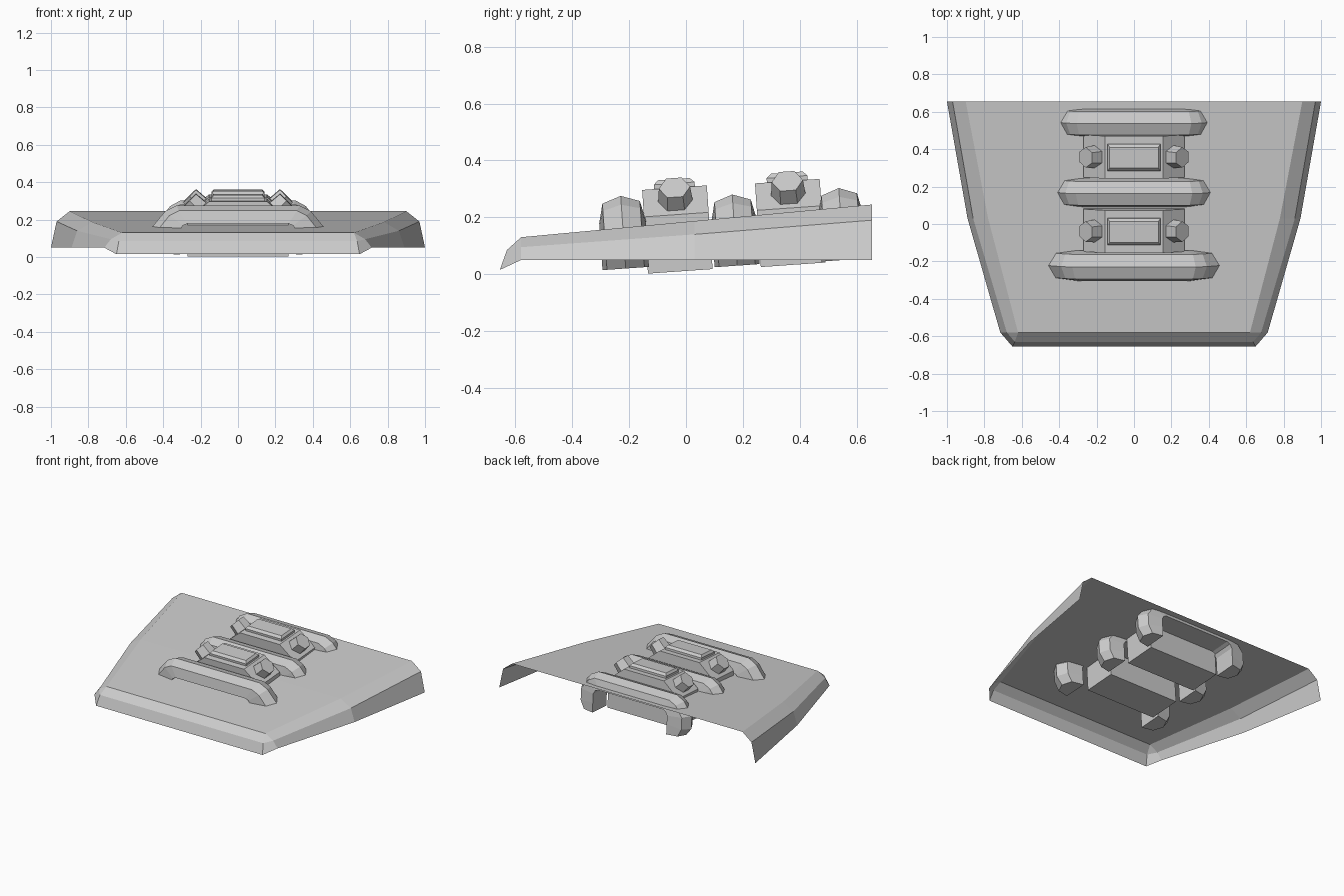
import bpy, bmesh, math
from mathutils import Matrix, Vector

if "Cube" in bpy.data.objects:
    bpy.data.objects.remove(bpy.data.objects["Cube"])

TILT = Matrix.Rotation(math.radians(4), 4, 'X')


def finish(name, bm, matrix=Matrix(), closed=True):
    if closed:
        bmesh.ops.recalc_face_normals(bm, faces=bm.faces)
    me = bpy.data.meshes.new(name)
    bm.to_mesh(me)
    bm.free()
    ob = bpy.data.objects.new(name, me)
    ob.matrix_world = matrix
    bpy.context.collection.objects.link(ob)
    return ob


def loft(bm, rows, closed=False):
    n = len(rows[0])
    vs = [[bm.verts.new(p) for p in r] for r in rows]
    for a, b in zip(vs, vs[1:]):
        for i in range(n if closed else n - 1):
            j = (i + 1) % n
            bm.faces.new((a[i], a[j], b[j], b[i]))
    return vs


def shell():
    # open sheet: skirt edge, bevel, roof edge on each cross row
    half = [
        (0.655, [(1.0, 0.05), (0.97, 0.19), (0.90, 0.245)]),
        (0.03, [(0.89, 0.05), (0.86, 0.14), (0.78, 0.187)]),
        (-0.58, [(0.715, 0.05), (0.68, 0.095), (0.62, 0.13)]),
    ]
    rows = []
    for y, pts in half:
        rows.append([(-x, y, z) for x, z in pts] + [(x, y, z) for x, z in pts[::-1]])
    bm = bmesh.new()
    f = loft(bm, rows)[-1]
    # front skirt and its clipped corners
    lm, rm = [bm.verts.new((s * 0.637, -0.63, 0.085)) for s in (-1, 1)]
    lb, rb = [bm.verts.new((s * 0.65, -0.655, 0.015)) for s in (-1, 1)]
    bm.faces.new((f[2], f[3], rm, lm))
    bm.faces.new((lm, rm, rb, lb))
    bm.faces.new((f[0], f[1], lm, lb))
    bm.faces.new((f[1], f[2], lm))
    bm.faces.new((f[5], rb, rm, f[4]))
    bm.faces.new((f[4], rm, f[3]))
    finish("hood_shell", bm)


def rib(name, y, z, sx, sy, sz):
    # arched bar: (outer point, inner point) stations on one half
    st = [((0.42, 0.0), (0.31, 0.0)), ((0.46, 0.05), (0.31, 0.07)),
          ((0.46, 0.14), (0.31, 0.13)), ((0.39, 0.225), (0.295, 0.155)),
          ((0.33, 0.256), (0.27, 0.165))]
    st = st + [((-o[0], o[1]), (-i[0], i[1])) for o, i in reversed(st)]
    rows = []
    for o, i in st:
        o, i = Vector(o), Vector(i)
        e = o.lerp(i, 0.25)
        sec = [(i, -0.082), (e, -0.066), (o, 0.0), (e, 0.066), (i, 0.082)]
        rows.append([(p.x * sx, w * sy, p.y * sz) for p, w in sec])
    bm = bmesh.new()
    vs = loft(bm, rows, closed=True)
    bm.faces.new(vs[0])
    bm.faces.new(vs[-1])
    finish(name, bm, Matrix.Translation((0, y, z)) @ TILT)


def housing(tag, y, z):
    m = Matrix.Translation((0, y, z)) @ TILT
    # block with sloped shoulders
    prof = [(0.27, 0), (0.27, 0.2), (0.155, 0.295),
            (-0.155, 0.295), (-0.27, 0.2), (-0.27, 0)]
    bm = bmesh.new()
    vs = loft(bm, [[(x, s * 0.114, h) for x, h in prof] for s in (-1, 1)], closed=True)
    bm.faces.new(vs[0])
    bm.faces.new(vs[1])
    finish(tag + "_block", bm, m)
    # raised top panel
    bm = bmesh.new()
    q = [(-1, -1), (1, -1), (1, 1), (-1, 1)]
    vs = loft(bm, [[(a * x, b * d, h) for a, b in q] for x, d, h in
                   ((0.142, 0.072, 0.285), (0.142, 0.072, 0.31), (0.13, 0.056, 0.325))], closed=True)
    bm.faces.new(vs[0])
    bm.faces.new(vs[-1])
    finish(tag + "_top_panel", bm, m)
    # six-sided bolts standing on the shoulders
    for s, side in ((-1, "left"), (1, "right")):
        bm = bmesh.new()
        bmesh.ops.create_cone(bm, cap_ends=True, segments=6, radius1=0.062,
                              radius2=0.055, depth=0.08)
        bm.transform(Matrix.Rotation(math.pi / 2, 4, 'Z'))
        xs = [abs(v.co.y) for v in bm.verts]
        if max(xs) < 0.06:
            bm.transform(Matrix.Rotation(math.pi / 2, 4, 'Z'))
        place = Matrix.Translation((s * 0.23, 0, 0.267)) @ Matrix.Rotation(s * math.radians(45), 4, 'Y')
        finish(f"{tag}_bolt_{side}", bm, m @ place)


shell()
rib("front_rib", -0.212, 0.02, 1.0, 1.0, 1.0)
rib("middle_rib", 0.18, 0.03, 0.945, 0.97, 0.98)
rib("rear_rib", 0.555, 0.05, 0.93, 0.95, 0.99)
housing("front_housing", -0.02, 0.01)
housing("rear_housing", 0.377, 0.033)
